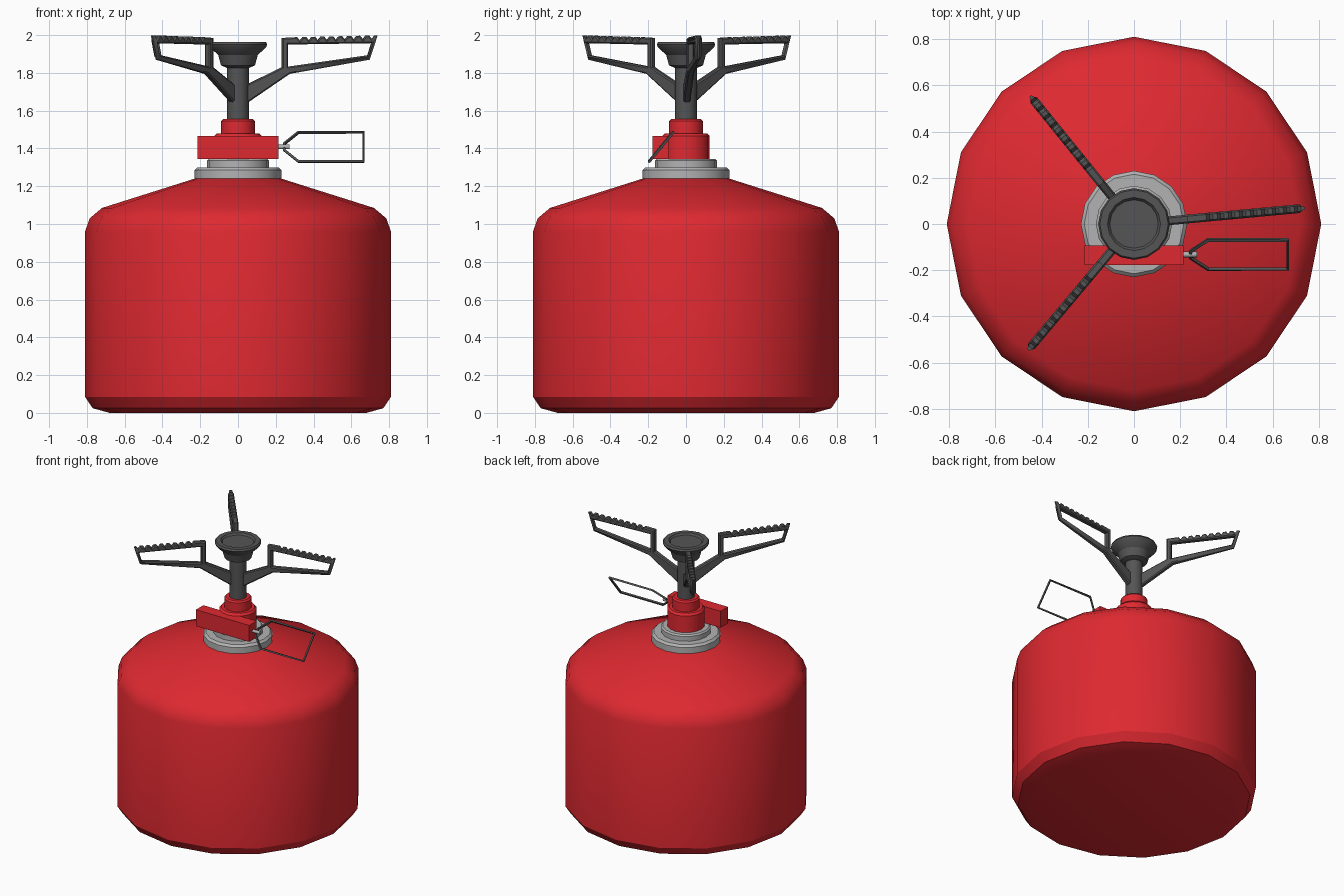
import bpy, bmesh, math
from mathutils import Matrix

if "Cube" in bpy.data.objects:
    bpy.data.objects.remove(bpy.data.objects["Cube"])


def material(name, rgb):
    m = bpy.data.materials.new(name)
    m.diffuse_color = (*rgb, 1)
    m.use_nodes = True
    m.node_tree.nodes["Principled BSDF"].inputs["Base Color"].default_value = m.diffuse_color
    return m


RED = material("red", (0.73, 0.022, 0.03))
DARK = material("dark_metal", (0.09, 0.09, 0.09))
LIGHT = material("light_metal", (0.45, 0.45, 0.45))


def finish(ob, mat, angle=30):
    ob.data.materials.clear()
    ob.data.materials.append(mat)
    bpy.ops.object.select_all(action='DESELECT')
    ob.select_set(True)
    bpy.context.view_layer.objects.active = ob
    if ob.type == 'CURVE':
        bpy.ops.object.convert(target='MESH')
    bpy.ops.object.shade_smooth_by_angle(angle=math.radians(angle))
    return bpy.context.view_layer.objects.active


def add(name, data):
    ob = bpy.data.objects.new(name, data)
    bpy.context.collection.objects.link(ob)
    return ob


def lathe(name, profile, mat, sides=16):
    """Revolve (radius, z) points about z and cap both ends."""
    bm = bmesh.new()
    rings = []
    for r, z in profile:
        rings.append([bm.verts.new((r * math.cos(math.tau * i / sides),
                                    r * math.sin(math.tau * i / sides), z))
                      for i in range(sides)])
    for a, b in zip(rings, rings[1:]):
        for i in range(sides):
            j = (i + 1) % sides
            bm.faces.new((a[i], a[j], b[j], b[i]))
    bm.faces.new(rings[0][::-1])
    bm.faces.new(rings[-1])
    bmesh.ops.recalc_face_normals(bm, faces=bm.faces)
    me = bpy.data.meshes.new(name)
    bm.to_mesh(me)
    bm.free()
    return finish(add(name, me), mat)


def poly(curve, pts):
    s = curve.splines.new('POLY')
    s.points.add(len(pts) - 1)
    for p, co in zip(s.points, pts):
        p.co = (*co, 1)
    s.use_cyclic_u = True


# Gas canister and its metal collar
lathe("gas_canister", [(0.68, 0), (0.77, 0.025), (0.81, 0.085), (0.81, 0.96), (0.785, 1.03),
                       (0.72, 1.085), (0.23, 1.24), (0.15, 1.25)], RED)
lathe("collar", [(0.23, 1.23), (0.23, 1.285), (0.215, 1.3), (0.165, 1.3),
                 (0.165, 1.335), (0.155, 1.345)], LIGHT)

# Valve body with stepped neck
lathe("valve_body", [(0.125, 1.34), (0.125, 1.465), (0.112, 1.48), (0.09, 1.48),
                     (0.09, 1.545), (0.08, 1.555)], RED)
bpy.ops.mesh.primitive_cube_add(size=1)
block = bpy.context.object
block.name = "valve_block"
block.data.transform(Matrix.Translation((0, -0.135, 1.405)) @ Matrix.Diagonal((0.43, 0.085, 0.12, 1)))
finish(block, RED)

# Stem and burner head
lathe("stem", [(0.057, 1.54), (0.057, 1.85)], DARK)
lathe("burner_head", [(0.055, 1.825), (0.09, 1.84), (0.105, 1.895), (0.148, 1.935), (0.155, 1.95),
                      (0.148, 1.963), (0.115, 1.963), (0.105, 1.95)], DARK)

# Pot supports: frame with a window and a toothed top edge
TEETH = 9
for name, deg, stretch in (("pot_support_right", 5.3, 1), ("pot_support_back", 129, 0.96),
                           ("pot_support_front", 230, 0.96)):
    outline = [(0.232, 1.83), (0.04, 1.735), (0.04, 1.635), (0.275, 1.795), (0.70, 1.87), (0.742, 1.998)]
    step = 0.43 / TEETH
    for i in range(TEETH):
        x = 0.725 - i * step
        z = 1.998 - 0.01 * i / TEETH
        outline += [(x, z), (x - 0.3 * step, z - 0.018), (x - 0.6 * step, z)]
    outline.append((0.232, 1.985))
    window = [(0.265, 1.95), (0.708, 1.957), (0.688, 1.893), (0.265, 1.833)]
    cu = bpy.data.curves.new(name, 'CURVE')
    cu.dimensions = '2D'
    cu.fill_mode = 'BOTH'
    cu.extrude = 0.012
    cu.bevel_depth = 0.007
    cu.bevel_resolution = 0
    cu.offset = -0.007
    poly(cu, [(x, z, 0) for x, z in outline])
    poly(cu, [(x, z, 0) for x, z in window])
    arm = finish(add(name, cu), DARK)
    for v in arm.data.vertices:  # pointed outer tip
        if v.co.x > 0.728 or (v.co.x > 0.685 and v.co.y < 1.885):
            v.co.z *= 0.4
    arm.data.transform(Matrix.Rotation(math.radians(deg), 4, 'Z') @ Matrix.Diagonal((stretch, 1, 1, 1))
                       @ Matrix.Rotation(math.pi / 2, 4, 'X'))

# Folding wire handle, tilted about its axis, with a small pin
cu = bpy.data.curves.new("wire_handle", 'CURVE')
cu.dimensions = '3D'
cu.bevel_depth = 0.009
cu.bevel_resolution = 0
half = [(0.245, 0.022), (0.32, 0.1), (0.665, 0.1)]
path = half + [(x, -w) for x, w in reversed(half)]
poly(cu, [(x, -0.132 + w * 0.63, 1.408 + w * 0.77) for x, w in path])
finish(add("wire_handle", cu), DARK)
bpy.ops.mesh.primitive_cylinder_add(vertices=8, radius=0.012, depth=0.07,
                                    location=(0.237, -0.132, 1.408), rotation=(0, math.pi / 2, 0))
bpy.context.object.name = "handle_pin"
finish(bpy.context.object, LIGHT, 50)
